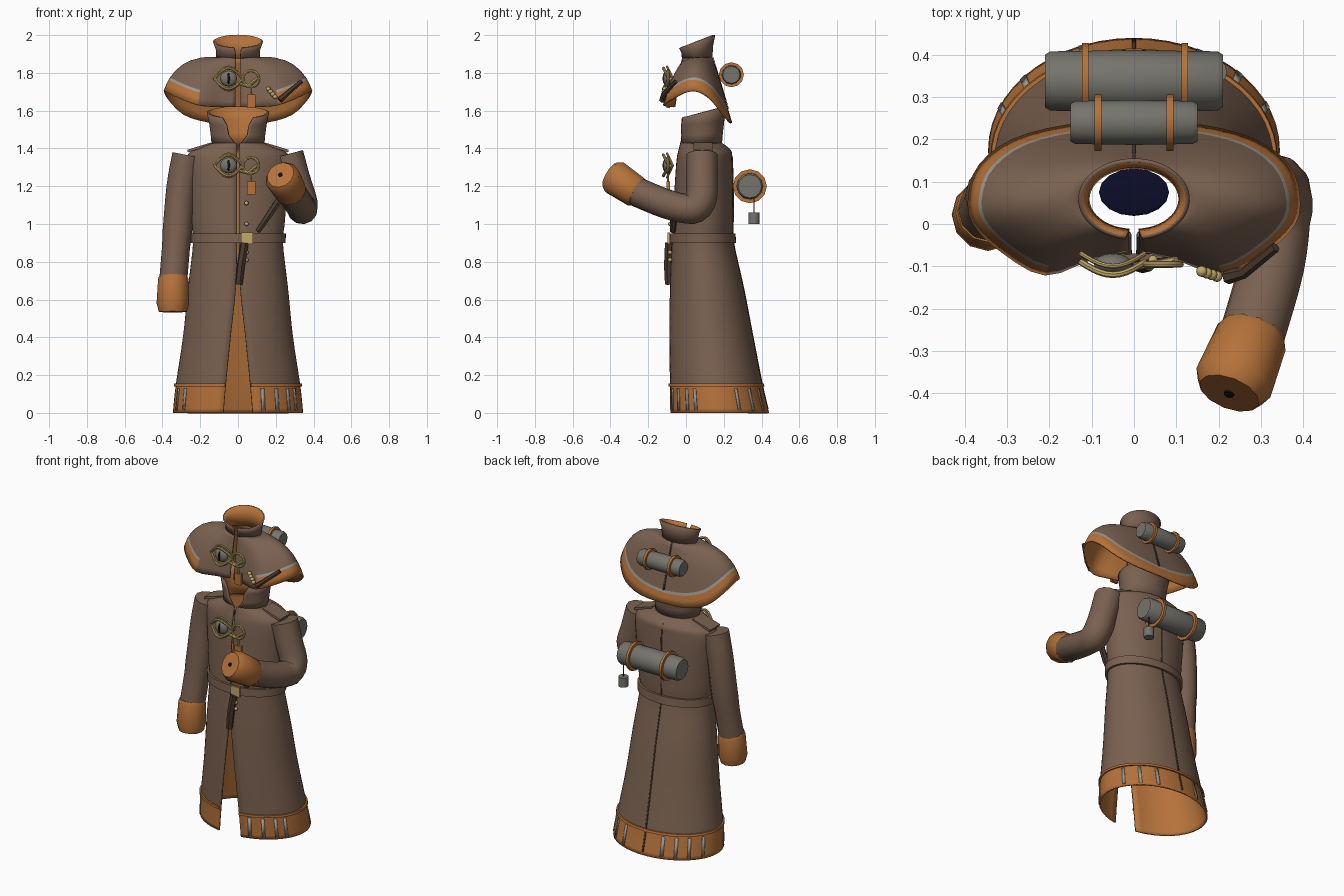
import bpy, math
from math import sin, cos, pi
from mathutils import Vector

if "Cube" in bpy.data.objects:
    bpy.data.objects.remove(bpy.data.objects["Cube"])


def material(name, hexa):
    m = bpy.data.materials.new(name)
    c = [int(hexa[i:i + 2], 16) / 255 for i in (0, 2, 4)]
    m.diffuse_color = [((v + .055) / 1.055) ** 2.4 if v > .04 else v / 12.92 for v in c] + [1]
    m.use_nodes = True
    m.node_tree.nodes["Principled BSDF"].inputs["Base Color"].default_value = m.diffuse_color
    return m


BROWN = material("brown cloth", "7A6150")
ORANGE = material("orange leather", "B5723A")
GREY = material("grey canvas", "75746C")
GOLD = material("pale gold", "C4A968")
DARK = material("dark brown", "4C3B30")
STEEL = material("light grey", "9C9890")
NAVY = material("dark navy", "0C0C2A")
BLACK = material("black", "141214")


def spline(pts, n=4):
    """Smooth tuples of any length through the given points."""
    out = []
    for i in range(len(pts) - 1):
        a, b, c, d = pts[max(i - 1, 0)], pts[i], pts[i + 1], pts[min(i + 2, len(pts) - 1)]
        for k in range(n):
            t = k / n
            out.append(tuple(q + .5 * t * (r - p + t * (2 * p - 5 * q + 4 * r - s + t * (3 * (q - r) + s - p)))
                             for p, q, r, s in zip(a, b, c, d)))
    return out + [tuple(pts[-1])]


def smooth(ob, angle=40):
    bpy.ops.object.select_all(action='DESELECT')
    ob.select_set(True)
    bpy.context.view_layer.objects.active = ob
    bpy.ops.object.shade_smooth_by_angle(angle=math.radians(angle))
    return ob


def sheet(name, rows, mats, rule=None, thick=0.0):
    """Grid of points to a surface; optional lining made by solidify."""
    n = len(rows[0])
    faces = [(r * n + c, r * n + c + 1, (r + 1) * n + c + 1, (r + 1) * n + c)
             for r in range(len(rows) - 1) for c in range(n - 1)]
    me = bpy.data.meshes.new(name)
    me.from_pydata([p for row in rows for p in row], [], faces)
    for m in mats:
        me.materials.append(m)
    if rule:
        for i, p in enumerate(me.polygons):
            p.material_index = rule(i // (n - 1), i % (n - 1))
    ob = bpy.data.objects.new(name, me)
    bpy.context.collection.objects.link(ob)
    smooth(ob)
    if thick:
        s = ob.modifiers.new("lining", 'SOLIDIFY')
        s.thickness, s.offset, s.material_offset = thick, -1, len(mats) - 1
    return ob


def tube(name, pts, radii, mat, closed=False, res=4):
    cu = bpy.data.curves.new(name, 'CURVE')
    cu.dimensions, cu.bevel_depth, cu.bevel_resolution, cu.use_fill_caps = '3D', 1, res, True
    sp = cu.splines.new('POLY')
    sp.points.add(len(pts) - 1)
    for i, p in enumerate(pts):
        sp.points[i].co = (*p[:3], 1)
        sp.points[i].radius = radii[i] if isinstance(radii, (list, tuple)) else radii
    sp.use_cyclic_u = closed
    cu.materials.append(mat)
    ob = bpy.data.objects.new(name, cu)
    bpy.context.collection.objects.link(ob)
    bpy.ops.object.select_all(action='DESELECT')
    ob.select_set(True)
    bpy.context.view_layer.objects.active = ob
    bpy.ops.object.convert(target='MESH')
    return smooth(bpy.context.object)


def box(name, loc, size, mat, rot=(0, 0, 0)):
    bpy.ops.mesh.primitive_cube_add(size=1, location=loc, rotation=rot)
    ob = bpy.context.object
    ob.name, ob.scale = name, size
    ob.data.materials.append(mat)


def ball(name, loc, size, mat):
    bpy.ops.mesh.primitive_uv_sphere_add(segments=16, ring_count=8, radius=1, location=loc)
    ob = bpy.context.object
    ob.name, ob.scale = name, size
    ob.data.materials.append(mat)
    smooth(ob, 60)


# coat sections: height, half width, front y, back y, half gap
COAT = spline([(0, .345, -.09, .44, .078), (.145, .33, -.09, .405, .066), (.4, .292, -.09, .355, .04),
               (.66, .265, -.085, .305, .012), (.9, .238, -.075, .252, .006), (1.0, .247, -.07, .25, .006),
               (1.2, .262, -.06, .25, .006), (1.34, .272, -.05, .245, .006), (1.39, .24, -.04, .238, .006),
               (1.43, .14, -.03, .19, .008)])


def ring(z, hx, yf, yb, gap, slant=0, off=0, n=48):
    a0 = math.asin(min(gap / hx, 1))
    angs = [a0 + (2 * pi - 2 * a0) * i / n for i in range(n + 1)]
    return [((hx + off) * sin(a), (yf + yb) / 2 - ((yb - yf) / 2 + off) * cos(a),
             z + slant * (1 - cos(a)) / 2) for a in angs]


def section(z):
    for a, b in zip(COAT, COAT[1:]):
        if z <= b[0]:
            t = (z - a[0]) / (b[0] - a[0])
            return [p + (q - p) * t for p, q in zip(a, b)]
    return COAT[-1]


def surf(a, z, off=0):
    z, hx, yf, yb, _ = section(z)
    return ((hx + off) * sin(a), (yf + yb) / 2 - ((yb - yf) / 2 + off) * cos(a), z)


sheet("coat_body", [ring(*s) for s in COAT], [BROWN, ORANGE], lambda r, c: int(r < 4), .01)
sheet("coat_collar", [ring(1.42, .14, -.03, .19, .012), ring(1.47, .145, -.032, .195, .05, .01),
                      ring(1.52, .153, -.036, .203, .06, .03), ring(1.56, .165, -.04, .215, .085, .06)],
      [BROWN, ORANGE], None, .012)

# belt and hem piping
def band(name, z0, z1, off, mat, gap):
    rows = [ring(*section(z)[:4], gap, 0, o) for z, o in ((z0, -.003), (z0, off), (z1, off), (z1, -.003))]
    sheet(name, rows, [mat])


band("belt", .9, .95, .014, BROWN, 0)
band("hem_piping", .14, .155, .009, ORANGE, .066)

# hem stripes
for a in (.4, .65, .9, 1.1, 2.0, 2.34, 2.67, 3.5, 3.75, 4.0, 4.3, 5.05, 5.3):
    sheet("hem_stripe", [[surf(a + d, z, .004) for d in (-.03, 0, .03)] for z in (.012, .13)], [STEEL], None, .004)

# back seam
sheet("back_seam", [[surf(pi + d, .02 + i * .046, .003) for d in (-.014, .014)] for i in range(31)], [DARK], None, .004)

# belt buckle, belt tail, studs
box("buckle", (.048, -.092, .925), (.062, .012, .06), GOLD)
tube("belt_tail", [(.035, -.09, .9), (.015, -.095, .78), (.005, -.092, .68)], [.022, .022, .02], DARK, res=1)
for z in (1.11, .81, 1.0, .85):
    ball("stud", (.045, -.085, z), (.011, .011, .011), GOLD)

# epaulets
for s in (-1, 1):
    box("epaulet", (s * .205, .09, 1.405), (.13, .1, .014), BROWN, (0, s * .3, 0))

# sleeves and cuffs
path = spline([(-.27, .085, 1.365), (-.30, .083, 1.2), (-.322, .065, .95), (-.343, .03, .7)])
tube("hanging_sleeve", path, [.078] * 9 + [.074] * 4, BROWN)
tube("hanging_cuff", [(-.343, .03, .725), (-.343, .028, .71), (-.345, .022, .58), (-.345, .02, .535)],
     [.074, .08, .086, .074], ORANGE)
path = spline([(.265, .085, 1.37), (.30, .085, 1.24), (.335, .08, 1.13), (.34, .03, 1.08),
               (.325, -.1, 1.105), (.28, -.26, 1.17)])
tube("bent_sleeve", path, [.082] * 13 + [.078] * 8, BROWN)
tube("bent_cuff", [(.283, -.255, 1.165), (.278, -.268, 1.173), (.235, -.375, 1.245), (.225, -.4, 1.26)],
     [.076, .086, .094, .075], ORANGE)
tube("bent_cuff_hole", [(.226, -.397, 1.258), (.224, -.404, 1.263)], .012, BLACK)
tube("hanging_cuff_hole", [(-.345, .02, .54), (-.345, .02, .531)], .012, BLACK)

# cape hem, half: neck angle, x, y, z
HEM = spline([(.1, .012, -.065, 1.62), (.45, .1, -.085, 1.62), (.9, .21, -.122, 1.63), (1.25, .31, -.07, 1.665),
              (1.55, .382, 0, 1.70), (1.85, .392, .07, 1.70), (2.15, .367, .14, 1.655), (2.45, .29, .2, 1.58),
              (2.8, .16, .235, 1.54), (pi, 0, .245, 1.535)], 3)
HEM += [(2 * pi - a, -x, y, z) for a, x, y, z in HEM[-2::-1]]


def cape_point(h, v):
    a, x, y, z = h
    neck = Vector((.115 * sin(a), .06 - .08 * cos(a), 1.885))
    p = neck.lerp(Vector((x, y, z)), v)
    side = abs(sin(a)) * 4 * v * (1 - v)
    return p + Vector((.04 * side * sin(a), -.012 * side * cos(a), .05 * side))


LEVELS = (1, .9, .83, .79, .65, .5, .35, .2, .1, 0)
cape_rows = [[cape_point(h, v) for h in HEM] for v in LEVELS]
last = len(HEM) - 2
sheet("cape", cape_rows, [BROWN, STEEL, ORANGE],
      lambda r, c: 0 if min(c, last - c) < 6 or r > 2 else (1 if r == 2 else 2), .009)
sheet("cape_collar", [ring(1.875, .115, -.022, .14, .012), ring(1.91, .118, -.026, .143, .014, .03),
                      ring(1.93, .132, -.038, .155, .02, .07)], [BROWN, ORANGE], None, .01)
seam = [[cape_point(h, v) + Vector((0, .004, .001)) for h in ((pi - .03, .006, .245, 1.535), (pi + .03, -.006, .245, 1.535))]
        for v in LEVELS[3:]]
sheet("cape_back_seam", seam, [DARK], None, .003)

# eye brooch with ring and tag, on coat and cape
for z in (1.31, 1.77):
    ball("eye", (-.05, -.095, z), (.045, .026, .042), GREY)
    ball("eye_slit", (-.05, -.112, z), (.009, .012, .03), BLACK)
    for s in (1, -1):
        lid = [(-.125 + .15 * t / 10, -.09 - .03 * sin(pi * t / 10), z + s * .055 * sin(pi * t / 10)) for t in range(11)]
        tube("eyelid", lid, .008, GOLD, res=2)
        tube("outer_lid", [(x, y + .02, z + (w - z) * 1.15) for x, y, w in lid], .006, GOLD, res=2)
    tube("brooch_ring", [(.068 + .042 * cos(t * pi / 10), -.095, z + .042 * sin(t * pi / 10)) for t in range(20)],
         .008, GOLD, True, 2)
    tube("brooch_bar", [(.0, -.1, z - .025), (.05, -.095, z - .04), (.1, -.085, z)], .009, GOLD, res=2)
    tube("tag_cord", [(.07, -.095, z - .04), (.07, -.095, z - .09)], .005, GOLD, res=1)
    box("tag", (.07, -.095, z - .12), (.045, .018, .07), ORANGE)

# cape beads and slanted straps
for i in range(4):
    ball("bead", (.16 + .012 * i, -.112 - .004 * i, 1.715 - .014 * i), (.013, .013, .012), GOLD)
tube("cape_strap", [(.22, -.125, 1.655), (.26, -.115, 1.69), (.335, -.055, 1.755)], [.018, .014, .012], DARK, res=1)
tube("coat_strap", [(.105, -.07, .96), (.16, -.065, 1.04), (.22, -.04, 1.13)], [.015, .018, .02], DARK, res=1)


# bedrolls with straps
def bedroll(name, y, z, r, half, straps, ring_r):
    tube(name, [(-half, y, z), (-half + .012, y, z), (0, y, z), (half - .012, y, z), (half, y, z)],
         [r * .85, r * .96, r, r * .96, r * .85], GREY)
    for x in straps:
        tube(name + "_strap", [(x - .008, y, z), (x + .008, y, z)], ring_r, ORANGE)


bedroll("large_bedroll", .338, 1.2, .073, .21, (-.115, .12), .09)
bedroll("small_bedroll", .24, 1.79, .053, .15, (-.085, .085), .066)

# hanging cup
tube("cup_cord", [(.19, .36, 1.14), (.19, .36, 1.05)], .004, DARK, res=1)
tube("cup", [(.19, .36, 1.06), (.19, .36, 1.0)], .03, GREY)

# dark core inside the neck
ball("neck_core", (0, .075, 1.34), (.083, .056, .008), NAVY)
